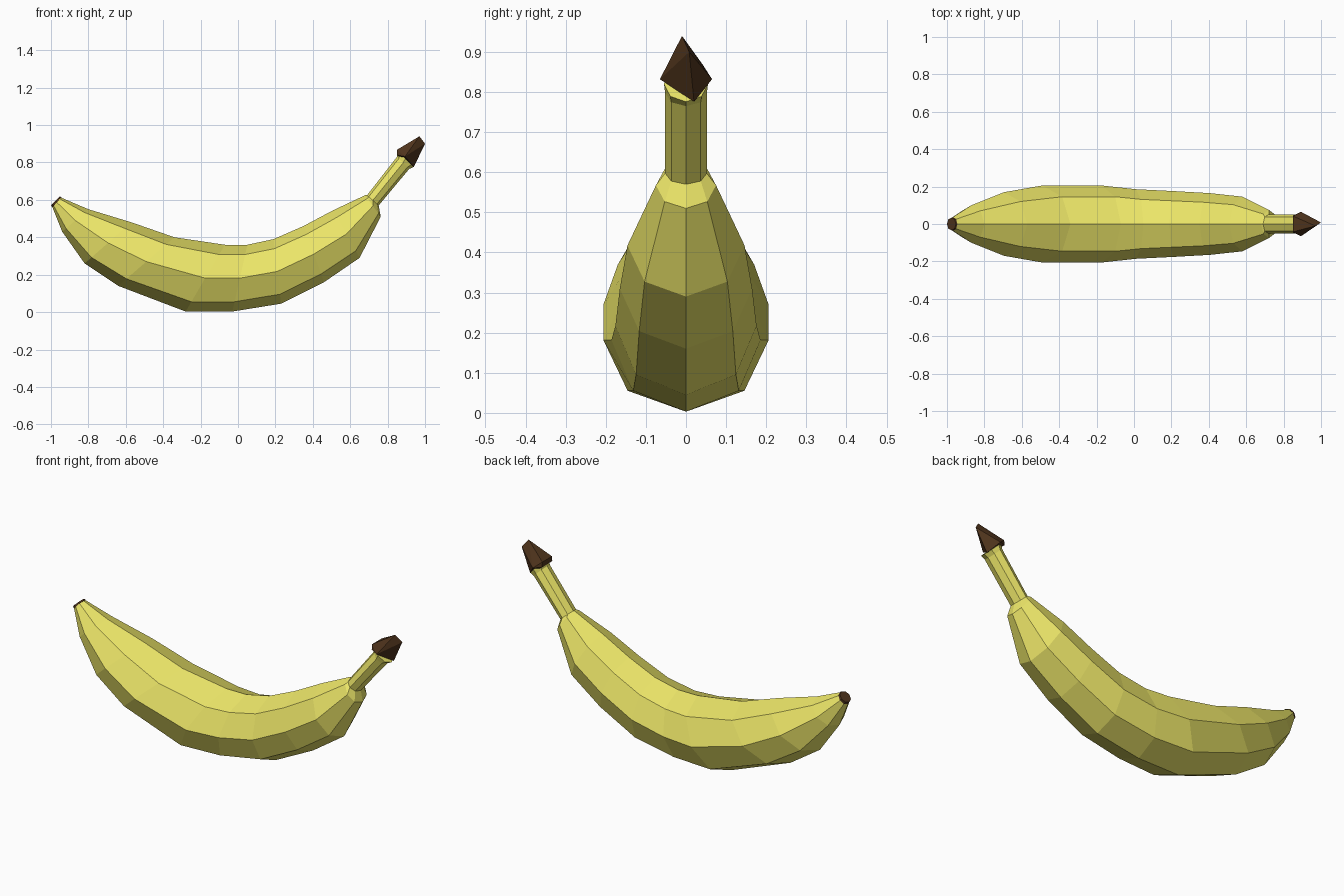
import bpy, bmesh, math

if "Cube" in bpy.data.objects:
    bpy.data.objects.remove(bpy.data.objects["Cube"])

def material(name, rgb):
    m = bpy.data.materials.new(name)
    m.diffuse_color = (*rgb, 1)
    m.use_nodes = True
    m.node_tree.nodes["Principled BSDF"].inputs["Base Color"].default_value = m.diffuse_color
    return m

yellow = material("yellow_peel", (0.84, 0.79, 0.14))
brown = material("brown_tip", (0.08, 0.035, 0.012))

def ring(bm, bx, bz, tx, tz, w, n=8):
    """Octagonal ring spanning a bottom point, a top point and a half width."""
    out = []
    for i in range(n):
        a = 2 * math.pi * i / n
        k = (1 - math.cos(a)) / 2
        out.append(bm.verts.new((bx + (tx - bx) * k, w * math.sin(a), bz + (tz - bz) * k)))
    return out

def loft(bm, rings):
    for a, b in zip(rings, rings[1:]):
        n = len(a)
        for i in range(n):
            j = (i + 1) % n
            bm.faces.new((a[i], a[j], b[j], b[i]))
    bm.faces.new(rings[0])
    bm.faces.new(rings[-1])

def finish(bm, name, mat):
    bmesh.ops.recalc_face_normals(bm, faces=bm.faces)
    me = bpy.data.meshes.new(name)
    bm.to_mesh(me)
    bm.free()
    me.materials.append(mat)
    bpy.context.collection.objects.link(bpy.data.objects.new(name, me))

def lofted(name, mat, sections):
    bm = bmesh.new()
    loft(bm, [ring(bm, *s) for s in sections])
    finish(bm, name, mat)

# Peel and stem: bottom x, z, top x, z, half width
lofted("peel", yellow, [
    (-.993, .562, -.945, .612, .036),
    (-.94, .43, -.80, .55, .10),
    (-.82, .26, -.57, .48, .17),
    (-.64, .14, -.34, .40, .206),
    (-.28, .003, -.07, .36, .206),
    (-.03, .003, .05, .36, .186),
    (.23, .045, .19, .39, .176),
    (.46, .16, .35, .46, .165),
    (.65, .29, .51, .545, .146),
    (.763, .51, .68, .625, .075),
    (.752, .57, .69, .625, .052),
    (.915, .765, .85, .83, .052),
    (.94, .776, .85, .865, .055),
])

# Dark blossom end
lofted("blossom_tip", brown, [
    (-.992, .560, -.944, .614, .037),
    (-1.0, .572, -.952, .618, .034),
])

# Dark chisel-shaped stem end
bm = bmesh.new()
for p in [(.85, .042, .868), (.85, -.042, .868), (.85, .045, .84), (.85, -.045, .84),
          (.893, .065, .832), (.893, -.065, .832), (.94, .02, .776),
          (.97, -.01, .94), (1.0, .008, .9)]:
    bm.verts.new(p)
bmesh.ops.convex_hull(bm, input=bm.verts)
finish(bm, "stem_cap", brown)
